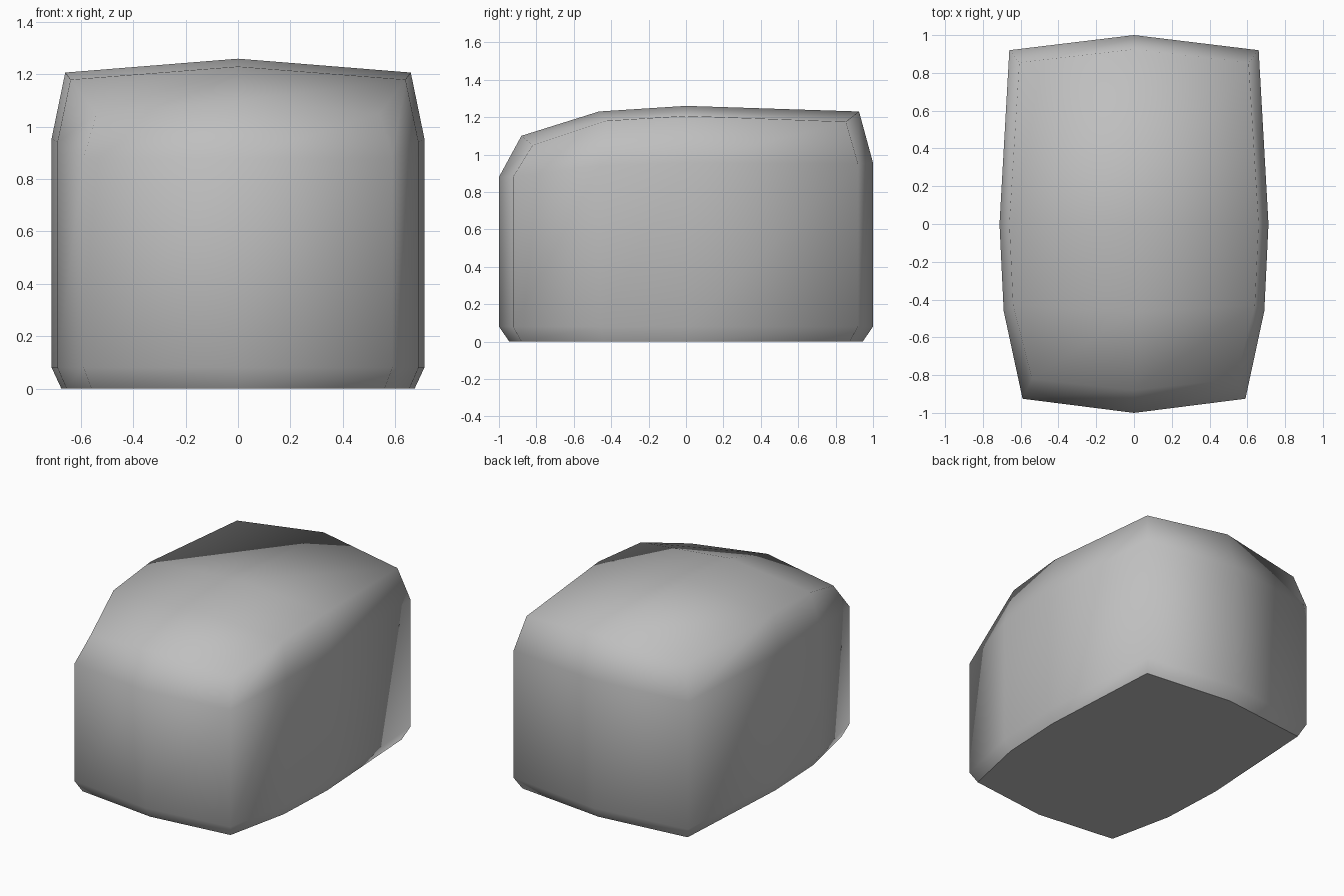
import bpy, bmesh

if "Cube" in bpy.data.objects:
    bpy.data.objects.remove(bpy.data.objects["Cube"])

grey = bpy.data.materials.new("plain_grey")
grey.diffuse_color = (0.52, 0.52, 0.52, 1)
grey.use_nodes = True
grey.node_tree.nodes["Principled BSDF"].inputs["Base Color"].default_value = grey.diffuse_color

# Half outline of each ring: front centre, front corner, side front, side middle, back corner, back centre
RINGS = [
    [(0, -.945, 0), (.56, -.88, 0), (.655, -.44, 0), (.675, 0, 0), (.625, .875, 0), (0, .945, 0)],
    [(0, -1, .08), (.59, -.925, .08), (.69, -.46, .08), (.712, 0, .08), (.66, .92, .08), (0, 1, .08)],
    [(0, -1, .88), (.59, -.925, .88), (.69, -.46, .94), (.712, 0, .955), (.66, .92, .95), (0, 1, .955)],
    [(0, -.88, 1.1), (.54, -.82, 1.05), (.64, -.43, 1.18), (.66, 0, 1.207), (.607, .855, 1.175), (0, .925, 1.23)],
]

bm = bmesh.new()


def make_ring(half):
    """Full loop from a half outline mirrored in x."""
    pts = half + [(-x, y, z) for x, y, z in reversed(half[1:-1])]
    return [bm.verts.new(p) for p in pts]


rings = [make_ring(h) for h in RINGS]

# Walls
for low, high in zip(rings, rings[1:]):
    for i in range(10):
        j = (i + 1) % 10
        bm.faces.new((low[i], low[j], high[j], high[i]))

# Domed roof around a raised centre line
top = rings[-1]
spine = [top[0], bm.verts.new((0, -.465, 1.23)), bm.verts.new((0, 0, 1.26)), top[5]]
for i in range(3):
    bm.faces.new((spine[i], top[i + 1], top[i + 2], spine[i + 1]))
    bm.faces.new((spine[i + 1], top[8 - i], top[9 - i], spine[i]))

# Flat floor with a sharp rim
floor = bm.faces.new(list(reversed(rings[0])))
bmesh.ops.recalc_face_normals(bm, faces=bm.faces[:])
for f in bm.faces:
    f.smooth = f is not floor
for e in floor.edges:
    e.smooth = False

mesh = bpy.data.meshes.new("rounded_body")
bm.to_mesh(mesh)
bm.free()
mesh.materials.append(grey)
body = bpy.data.objects.new("rounded_body", mesh)
bpy.context.collection.objects.link(body)
